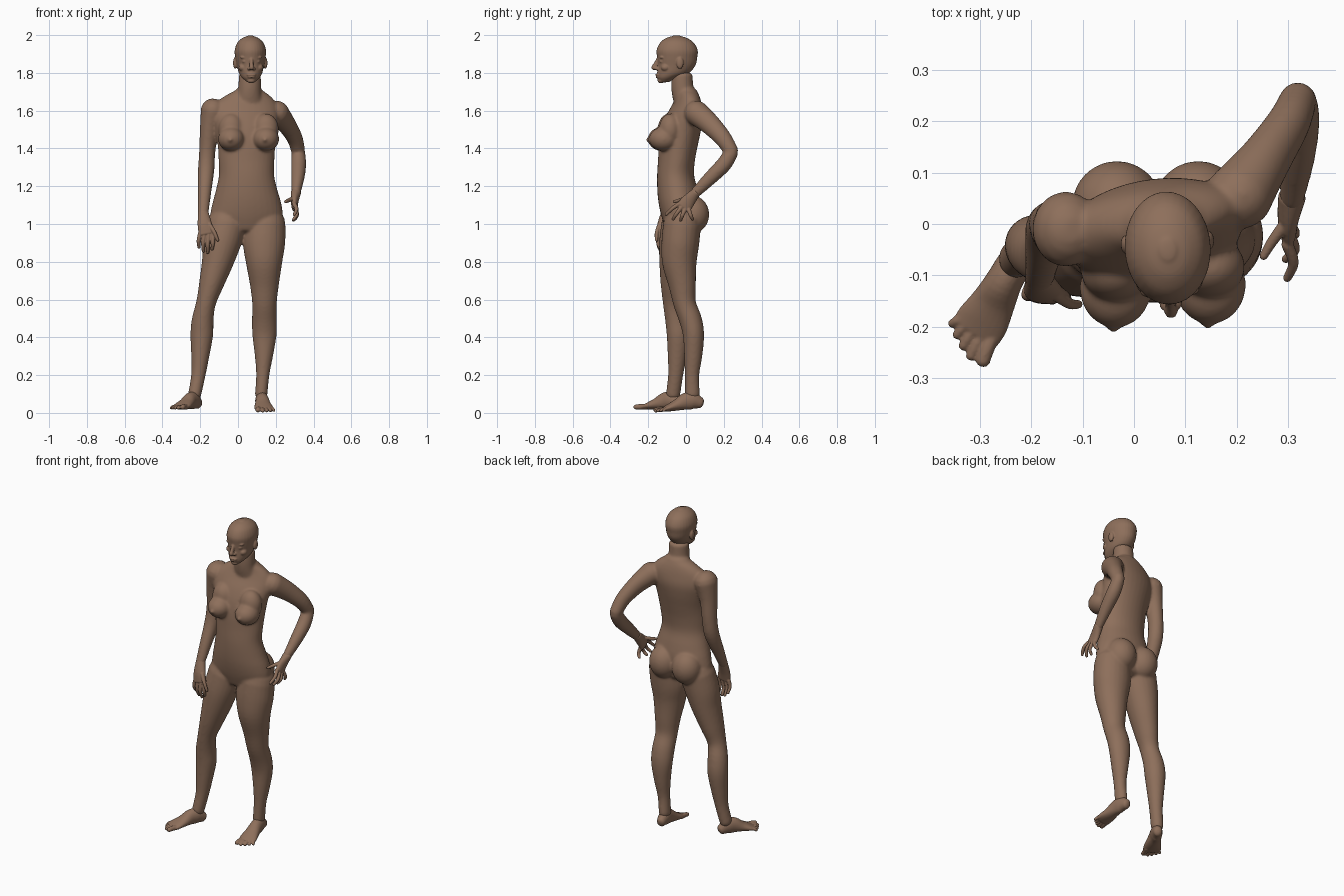
import bpy, bmesh, math
from mathutils import Vector, Matrix

skin = bpy.data.materials.new("skin")
skin.diffuse_color = (0.27, 0.16, 0.105, 1)


def spline(rows, steps=4):
    """Catmull-Rom through rows of numbers."""
    out = []
    for i in range(len(rows) - 1):
        p0, p1 = rows[max(i - 1, 0)], rows[i]
        p2, p3 = rows[i + 1], rows[min(i + 2, len(rows) - 1)]
        for k in range(steps):
            t = k / steps
            out.append([0.5 * (2 * b + (c - a) * t + (2 * a - 5 * b + 4 * c - d) * t * t
                               + (3 * b - a - 3 * c + d) * t ** 3)
                        for a, b, c, d in zip(p0, p1, p2, p3)])
    out.append(list(rows[-1]))
    return out


def loft(bm, rings, side=(1, 0, 0), flat=False, cap=1.0, n=24):
    """Closed skin over elliptical rings (x, y, z, half width, half depth, yaw)."""
    rows = spline([tuple(r) + (0,) * (6 - len(r)) for r in rings])
    pts = [Vector(r[:3]) for r in rows]
    frames = []
    for i, r in enumerate(rows):
        t = (pts[min(i + 1, len(pts) - 1)] - pts[max(i - 1, 0)]).normalized()
        s = Vector(side)
        if flat:
            t = Vector((0, 0, 1 if t.z > 0 else -1))
            s = Vector((math.cos(math.radians(r[5])), math.sin(math.radians(r[5])), 0))
        s = (s - t * s.dot(t)).normalized()
        frames.append((pts[i], s, t.cross(s), t, r[3], r[4]))

    def dome(f, sign):
        p, s, b, t, rx, ry = f
        h = min(rx, ry) * cap
        return [(p + t * sign * h * k, s, b, t, rx * math.sqrt(1 - k * k), ry * math.sqrt(1 - k * k))
                for k in (0.4, 0.75, 0.95)]
    frames = dome(frames[0], -1)[::-1] + frames + dome(frames[-1], 1)
    loops = []
    for p, s, b, t, rx, ry in frames:
        loops.append([bm.verts.new(p + s * rx * math.cos(2 * math.pi * k / n)
                                   + b * ry * math.sin(2 * math.pi * k / n)) for k in range(n)])
    for l0, l1 in zip(loops, loops[1:]):
        for k in range(n):
            bm.faces.new((l0[k], l0[(k + 1) % n], l1[(k + 1) % n], l1[k]))
    bm.faces.new(loops[0][::-1])
    bm.faces.new(loops[-1])


def ball(bm, c, r):
    bmesh.ops.create_uvsphere(bm, u_segments=24, v_segments=16, radius=1,
                              matrix=Matrix.Translation(c) @ Matrix.Diagonal((*r, 1)))


def finish(bm, name, voxel, smooth):
    """Fuse the overlapping shells into one smooth skin."""
    me = bpy.data.meshes.new(name)
    bm.to_mesh(me)
    bm.free()
    ob = bpy.data.objects.new(name, me)
    bpy.context.collection.objects.link(ob)
    me.materials.append(skin)
    m = ob.modifiers.new("fuse", 'REMESH')
    m.mode, m.voxel_size, m.use_smooth_shade = 'VOXEL', voxel, True
    m = ob.modifiers.new("soften", 'SMOOTH')
    m.factor, m.iterations = 0.5, smooth
    return ob


# Torso, from pelvis to collar
body = bmesh.new()
loft(body, [(.045, -.025, .98, .15, .085), (.045, -.03, 1.04, .19, .1), (.047, -.035, 1.11, .182, .11),
            (.046, -.045, 1.18, .163, .107), (.045, -.055, 1.26, .146, .098), (.045, -.05, 1.34, .148, .098, 3),
            (.045, -.04, 1.42, .153, .103, 5), (.04, -.025, 1.5, .165, .104, 7), (.037, -.008, 1.57, .18, .095, 9),
            (.04, .005, 1.63, .17, .075, 10), (.05, .01, 1.675, .125, .06, 8), (.058, .005, 1.705, .075, .053, 5)],
     flat=True, cap=.4, n=32)
# Neck
loft(body, [(.055, .005, 1.62, .085, .065), (.06, -.015, 1.69, .064, .06), (.062, -.02, 1.74, .06, .058),
            (.063, -.02, 1.79, .058, .055)], flat=True, cap=.3)
# Chest and seat
for x, y in ((-.036, -.125), (.148, -.118)):
    ball(body, (x, y, 1.45), (.07, .077, .064))
    ball(body, (x, y + .035, 1.5), (.068, .06, .085))
    ball(body, (x - .005, y - .077, 1.445), (.012, .01, .012))
for x in (-.033, .125):
    ball(body, (x, .035, 1.05), (.088, .088, .1))
# Right leg (stepped out)
loft(body, [(-.058, -.03, 1.0, .105, .1), (-.085, -.042, .9, .1, .1), (-.108, -.05, .8, .084, .092),
            (-.142, -.06, .68, .065, .075), (-.17, -.065, .58, .052, .057), (-.187, -.05, .49, .058, .06),
            (-.192, -.042, .41, .06, .06), (-.2, -.047, .3, .048, .05), (-.21, -.055, .2, .038, .04),
            (-.229, -.068, .1, .035, .038)])
# Left leg (bearing the weight)
loft(body, [(.145, -.02, 1.0, .107, .1), (.138, -.03, .9, .112, .1), (.138, -.035, .8, .097, .092),
            (.14, -.02, .68, .077, .073), (.14, -.007, .58, .065, .06), (.14, .025, .49, .066, .06),
            (.14, .04, .41, .064, .056), (.137, .038, .3, .048, .048), (.131, .032, .2, .035, .038),
            (.123, .033, .1, .033, .04)])
# Right arm, hanging
loft(body, [(-.132, -.01, 1.6, .066, .074), (-.152, -.008, 1.5, .05, .056), (-.163, -.002, 1.38, .043, .046),
            (-.169, -.015, 1.28, .043, .044), (-.178, -.07, 1.15, .034, .034), (-.185, -.112, 1.05, .028, .023)])
# Left arm, bent back with the hand on the hip
loft(body, [(.205, .055, 1.588, .066, .066), (.255, .125, 1.53, .05, .056), (.3, .195, 1.455, .042, .046),
            (.318, .238, 1.388, .037, .039)])
loft(body, [(.32, .238, 1.375, .036, .038), (.321, .2, 1.315, .04, .041), (.317, .13, 1.245, .035, .037),
            (.307, .05, 1.165, .024, .028)])
finish(body, "body", .007, 10)

# Head: skull and jaw
head = bmesh.new()
loft(head, [(0, -.112, 1.757, .028, .03), (0, -.096, 1.775, .047, .056), (0, -.068, 1.8, .062, .085),
            (0, -.05, 1.84, .072, .1), (0, -.047, 1.88, .08, .106), (0, -.047, 1.92, .083, .109),
            (0, -.048, 1.96, .069, .089), (0, -.05, 1.984, .043, .056), (0, -.05, 1.994, .018, .024)],
     flat=True, cap=.25, n=32)
# Nose, lips and chin
loft(head, [(0, -.15, 1.872, .009, .008), (0, -.158, 1.85, .01, .012), (0, -.17, 1.828, .013, .014)])
ball(head, (0, -.149, 1.79), (.026, .014, .007))
ball(head, (0, -.147, 1.778), (.022, .014, .007))
ball(head, (0, -.133, 1.759), (.022, .018, .014))
for s in (-1, 1):
    ball(head, (s * .013, -.155, 1.822), (.009, .013, .008))      # nostril
    ball(head, (s * .032, -.127, 1.86), (.017, .016, .009))       # eyelid
    ball(head, (s * .034, -.129, 1.882), (.025, .014, .007))      # brow
    ball(head, (s * .043, -.11, 1.828), (.023, .025, .02))        # cheekbone
    ball(head, (s * .08, -.036, 1.852), (.011, .019, .031))       # ear
ob = finish(head, "head", .004, 3)
ob.location = (.063, 0, 0)
ob.rotation_euler.z = math.radians(3)


def hand(name, palm, side, fingers):
    bm = bmesh.new()
    loft(bm, palm, side=side, cap=.6)
    for f in fingers:
        loft(bm, [(*p, r, r) for p, r in zip(f, (.012, .0105, .0085))], side=side, n=12)
    finish(bm, name, .003, 3)


hand("right_hand", [(-.184, -.108, 1.06, .028, .023), (-.176, -.13, 1.0, .038, .021), (-.166, -.14, .95, .043, .016)],
     (1, 0, 0),
     [((-.2, -.138, .95), (-.209, -.138, .91), (-.206, -.122, .877)),
      ((-.178, -.14, .945), (-.185, -.142, .895), (-.183, -.125, .855)),
      ((-.156, -.142, .942), (-.16, -.146, .89), (-.16, -.13, .85)),
      ((-.134, -.142, .945), (-.133, -.148, .9), (-.137, -.135, .868)),
      ((-.152, -.138, 1.0), (-.125, -.155, .955), (-.108, -.156, .915))])
hand("left_hand", [(.307, .052, 1.167, .025, .027), (.3, .015, 1.125, .036, .021), (.3, -.012, 1.09, .04, .016)],
     (0, .8, -.6),
     [((.298, -.04, 1.105), (.31, -.075, 1.08), (.298, -.105, 1.05)),
      ((.302, -.022, 1.092), (.312, -.05, 1.055), (.295, -.068, 1.026)),
      ((.304, -.004, 1.08), (.312, -.02, 1.045), (.294, -.028, 1.02)),
      ((.306, .015, 1.075), (.312, .025, 1.045), (.3, .035, 1.025)),
      ((.29, -.005, 1.135), (.268, -.035, 1.125), (.252, -.062, 1.118))])


def foot(name, heel, toe, s, sole, lift):
    """Foot along heel-to-toe; s picks the big-toe side."""
    bm = bmesh.new()
    d = Vector((toe[0] - heel[0], toe[1] - heel[1], 0))
    length = d.length
    d.normalize()
    lat = Vector((-d.y, d.x, 0)) * s

    def at(u, v, z):
        p = Vector((*heel, 0)) + d * u + lat * v
        return (p.x, p.y, sole + lift * (1 - u / length) + z)
    rows = [(.022, 0, .03, .026, .03), (.06, 0, .045, .034, .045), (.1, 0, .045, .036, .045),
            (.145, .002, .031, .043, .031), (.185, .002, .021, .051, .021), (.212, 0, .015, .051, .014)]
    loft(bm, [(*at(u, v, z), a, b) for u, v, z, a, b in rows], side=lat, cap=.7)
    for v, u, r in ((.036, .268, .0145), (.014, .268, .0105), (-.006, .258, .01), (-.025, .245, .0095),
                    (-.042, .23, .009)):
        loft(bm, [(*at(.195, v * .9, .015), r, r), (*at((u + .19) / 2, v, .016), r, r),
                  (*at(u - r, v * 1.12, r), r, r * .9)], side=lat, n=12)
    finish(bm, name, .0035, 3)


foot("right_foot", (-.203, -.025), (-.337, -.26), 1, .016, .004)
foot("left_foot", (.118, .097), (.147, -.165), -1, .0, .025)
